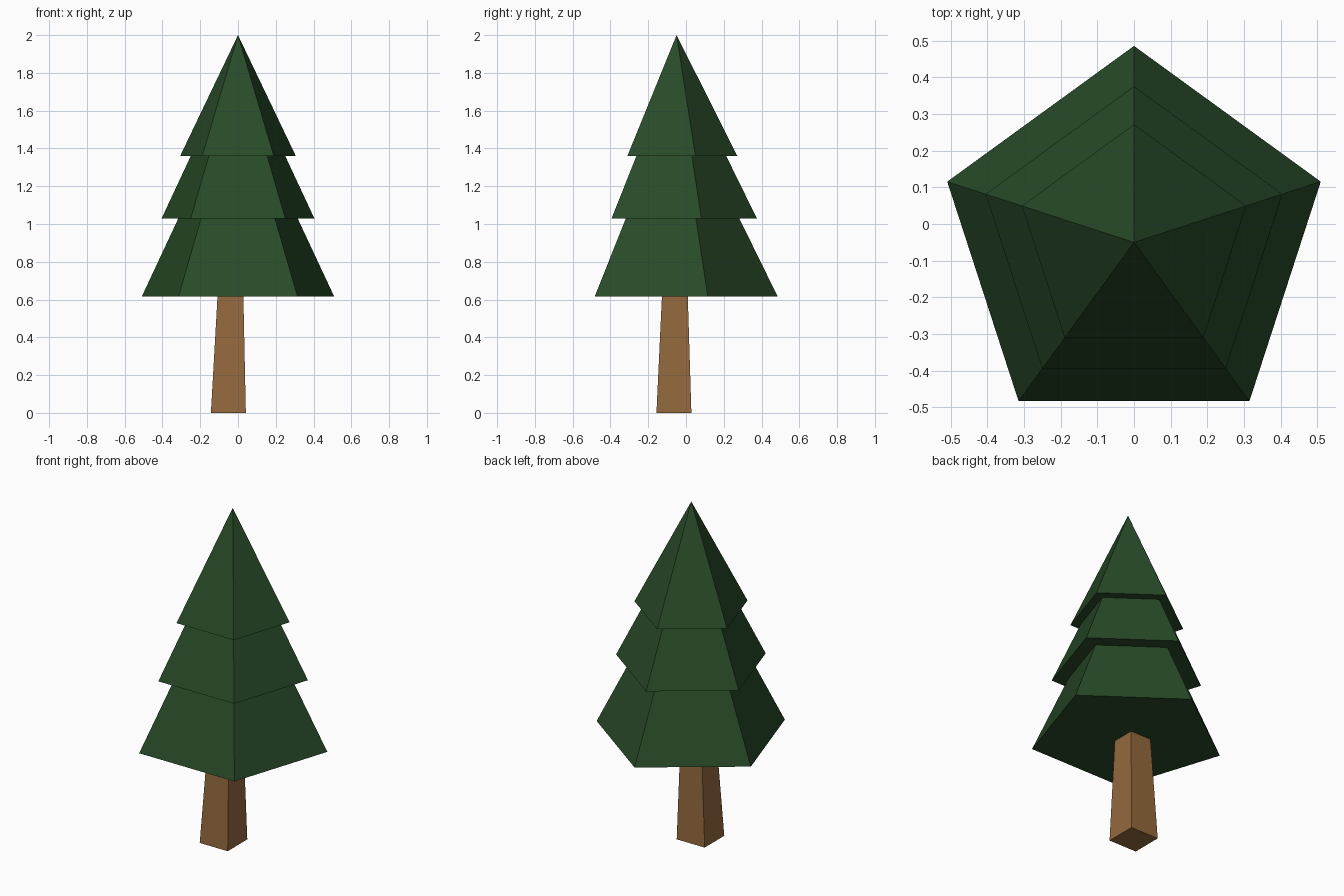
import bpy, bmesh, math

if "Cube" in bpy.data.objects:
    bpy.data.objects.remove(bpy.data.objects["Cube"])


def material(name, rgb):
    m = bpy.data.materials.new(name)
    m.diffuse_color = (*rgb, 1.0)
    m.use_nodes = True
    m.node_tree.nodes["Principled BSDF"].inputs["Base Color"].default_value = m.diffuse_color
    return m


def ring(bm, cx, cy, z, r, sides, start):
    step = 2 * math.pi / sides
    return [bm.verts.new((cx + r * math.cos(start + i * step),
                          cy + r * math.sin(start + i * step), z)) for i in range(sides)]


def bridge(bm, a, b):
    n = len(a)
    for i in range(n):
        j = (i + 1) % n
        bm.faces.new((a[i], a[j], b[j], b[i]))


def finish(bm, name, mat):
    bmesh.ops.recalc_face_normals(bm, faces=bm.faces)
    me = bpy.data.meshes.new(name)
    bm.to_mesh(me)
    bm.free()
    me.materials.append(mat)
    ob = bpy.data.objects.new(name, me)
    bpy.context.collection.objects.link(ob)
    return ob


green = material("pine green", (0.021, 0.068, 0.021))
brown = material("bark brown", (0.30, 0.143, 0.048))

# Foliage: one stepped five-sided shell, (height, radius) from bottom to top
CY = -0.05
bm = bmesh.new()
profile = [(0.615, 0.536), (1.028, 0.333), (1.028, 0.426), (1.36, 0.263), (1.36, 0.322)]
rings = [ring(bm, 0, CY, z, r, 5, math.pi / 2) for z, r in profile]
bm.faces.new(rings[0])
for a, b in zip(rings, rings[1:]):
    bridge(bm, a, b)
tip = bm.verts.new((0, CY, 2.0))
for i in range(5):
    bm.faces.new((rings[-1][i], rings[-1][(i + 1) % 5], tip))
finish(bm, "foliage", green)

# Trunk: tapered square post, slightly off centre
bm = bmesh.new()
low = ring(bm, -0.051, -0.064, 0.0, 0.185 / math.sqrt(2), 4, math.pi / 4)
high = ring(bm, -0.040, -0.059, 0.615, 0.137 / math.sqrt(2), 4, math.pi / 4)
bm.faces.new(low)
bm.faces.new(high)
bridge(bm, low, high)
finish(bm, "trunk", brown)
